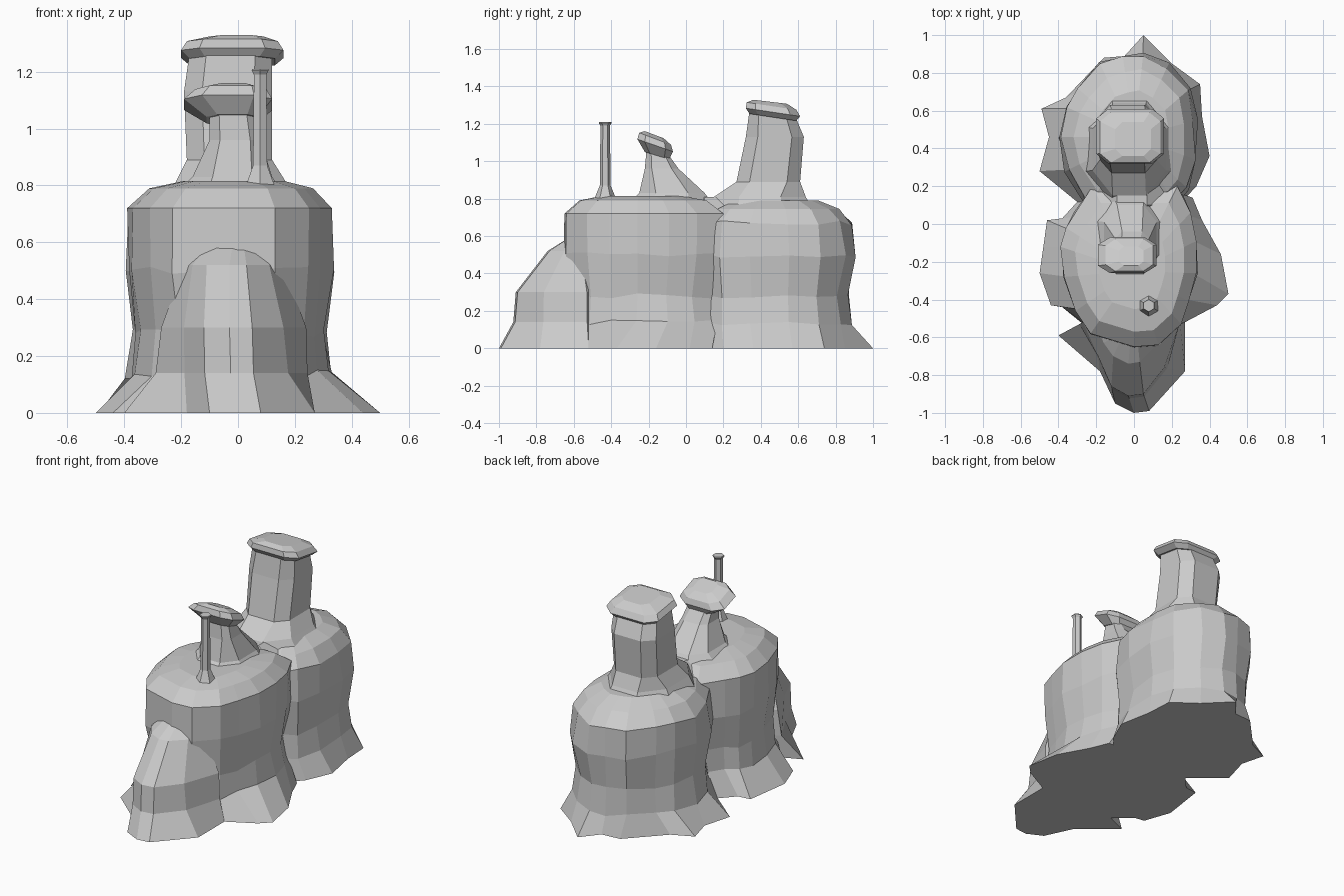
import bpy, bmesh, math, random

if "Cube" in bpy.data.objects:
    bpy.data.objects.remove(bpy.data.objects["Cube"])

random.seed(4)


def loft(name, rings):
    """Skin a stack of equal-length closed rings, bottom to top, with end caps."""
    bm = bmesh.new()
    loops = [[bm.verts.new(p) for p in ring] for ring in rings]
    n = len(loops[0])
    for a, b in zip(loops, loops[1:]):
        for i in range(n):
            j = (i + 1) % n
            bm.faces.new((a[i], a[j], b[j], b[i]))
    bm.faces.new(loops[0][::-1])
    bm.faces.new(loops[-1])
    bmesh.ops.triangulate(bm, faces=[f for f in bm.faces if len(f.verts) > 4])
    bmesh.ops.recalc_face_normals(bm, faces=bm.faces)
    mesh = bpy.data.meshes.new(name)
    bm.to_mesh(mesh)
    bm.free()
    obj = bpy.data.objects.new(name, mesh)
    bpy.context.collection.objects.link(obj)
    return obj


def rock(name, base, body, center, levels):
    """Blend the foot outline into the body outline; levels are (z, blend, scale)."""
    rings = []
    for z, t, s in levels:
        ring = []
        for (ax, ay), (bx, by) in zip(base, body):
            x, y = ax + (bx - ax) * t, ay + (by - ay) * t
            rough = 1 if 0.1 < z < 0.7 else 0
            k = s + rough * random.uniform(-.03, .03)
            ring.append((center[0] + (x - center[0]) * k,
                         center[1] + (y - center[1]) * k,
                         z + rough * random.uniform(-.015, .015)))
        rings.append(ring)
    return loft(name, rings)


def column(name, levels, n=8):
    """Column of (z, x0, x1, y0, y1, slope of z along y, squareness power) rings."""
    rings = []
    for z, x0, x1, y0, y1, slope, power in levels:
        ring = []
        for i in range(n):
            a = 2 * math.pi * (i + 0.5) / n
            k = math.cos(math.pi / n) ** power
            c, s = math.cos(a), math.sin(a)
            c = math.copysign(abs(c) ** power, c) / k
            s = math.copysign(abs(s) ** power, s) / k
            ring.append(((x0 + x1) / 2 + (x1 - x0) / 2 * c,
                         (y0 + y1) / 2 + (y1 - y0) / 2 * s,
                         z + slope * (y1 - y0) / 2 * s))
        rings.append(ring)
    return loft(name, rings)


def merge(target, parts):
    """Union the parts into the target so no hidden inner faces remain."""
    bpy.context.view_layer.objects.active = target
    for part in parts:
        mod = target.modifiers.new("union", 'BOOLEAN')
        mod.operation, mod.solver, mod.object = 'UNION', 'EXACT', part
        bpy.ops.object.modifier_apply(modifier=mod.name)
        bpy.data.objects.remove(part)


# Rear rock mass
rear_base = [(0, .06), (.22, .08), (.33, .20), (.40, .36), (.36, .57), (.35, .74),
             (.20, .85), (.05, 1.0), (-.04, .89), (-.16, .88), (-.36, .67),
             (-.49, .61), (-.45, .46), (-.50, .28), (-.28, .10)]
rear_body = [(0, .06), (.22, .10), (.29, .18), (.33, .34), (.33, .55), (.30, .72),
             (.18, .84), (.05, .91), (-.06, .89), (-.18, .85), (-.30, .72),
             (-.36, .62), (-.40, .46), (-.36, .28), (-.24, .10)]
rear = rock("rear_rock", rear_base, rear_body, (0, .46),
            [(0, 0, 1), (.13, .95, .96), (.28, 1, .93), (.5, 1, 1.01), (.67, 1, .97),
             (.745, 1, .80), (.79, 1, .55)])

# Front rock mass
front_base = [(0, -.75), (.13, -.70), (.27, -.52), (.44, -.43), (.50, -.37), (.46, -.16),
              (.36, .02), (.31, .14), (-.28, .14), (-.38, .03), (-.46, .02),
              (-.48, -.12), (-.50, -.26), (-.44, -.43), (-.38, -.44)]
front_body = [(0, -.65), (.13, -.64), (.25, -.53), (.29, -.41), (.33, -.26), (.33, -.09),
              (.30, .06), (.23, .20), (-.22, .20), (-.31, .06), (-.36, -.02),
              (-.39, -.12), (-.37, -.28), (-.31, -.46), (-.23, -.58)]
front = rock("front_rock", front_base, front_body, (0, -.25),
             [(0, 0, 1), (.14, .95, .95), (.28, 1, .92), (.5, 1, 1), (.72, 1, 1),
              (.79, 1, .80), (.815, 1, .5)])

# Buttress leaning on the front face
outline = [(-.40, -.59), (-.18, -.78), (-.10, -.95), (0, -1), (.08, -.99), (.27, -.78),
           (.27, -.52), (0, -.42)]
upper = [(-.27, -.52), (-.19, -.70), (-.12, -.86), (-.03, -.91), (.05, -.90), (.16, -.76),
         (.24, -.53), (0, -.42)]
crest = [(-.19, -.56), (-.16, -.63), (-.11, -.70), (-.03, -.74), (.03, -.73), (.11, -.65),
         (.16, -.56), (0, -.42)]
lower = [(a + (c - a) * .85, b + (d - b) * .85)
         for (a, b), (c, d) in zip(outline, upper)]
buttress = loft("front_buttress",
                [[(x, y, z) for x, y in ring] for ring, z in
                 ((outline, 0), (lower, .14), (upper, .30), (crest, .52))]
                + [[(x * .7, -.58 + (y + .58) * .4, .58) for x, y in crest]])

# Tall rear chimney and its overhanging cap
rear_chimney = column("rear_chimney", [
    (.70, -.28, .24, .10, .70, 0, 1), (.81, -.22, .17, .15, .64, 0, .9),
    (.89, -.18, .12, .27, .61, 0, .6), (1.13, -.19, .12, .32, .63, 0, .6),
    (1.262, -.17, .12, .34, .58, -.1, .6)])
rear_cap = column("rear_chimney_cap", [
    (1.235, -.17, .13, .34, .59, -.15, .5), (1.262, -.20, .16, .32, .61, -.15, .5),
    (1.295, -.18, .14, .325, .59, -.15, .5), (1.318, -.10, .09, .36, .54, -.12, .6)])

# Short front chimney with a tilted cap
front_chimney = column("front_chimney", [
    (.75, -.24, .18, -.33, .16, 0, 1), (.83, -.16, .12, -.25, .10, 0, .8),
    (.96, -.10, .08, -.22, -.04, 0, .6), (1.06, -.10, .06, -.21, -.10, -.3, .6)])
front_cap = column("front_chimney_cap", [
    (1.03, -.11, .07, -.22, -.09, -.3, .6), (1.085, -.19, .12, -.26, -.07, -.35, .6),
    (1.12, -.15, .10, -.25, -.08, -.38, .6), (1.142, -.08, .05, -.22, -.12, -.38, .6)])

# Saddle joining the two rock masses
saddle = column("saddle", [
    (.55, -.22, .22, .03, .30, 0, .8), (.70, -.22, .22, .02, .30, 0, .8),
    (.81, -.09, .07, .03, .31, 0, .8)])

# Thin hexagonal stack at the front
stack = column("thin_stack", [
    (z, .078 - r, .078 + r, -.432 - r, -.432 + r, 0, 1)
    for z, r in ((.79, .055), (.82, .043), (.87, .025), (1.19, .022),
                 (1.205, .03), (1.21, .028))], n=6)

# One continuous rock formation
merge(rear, [front, buttress, saddle, rear_chimney, rear_cap, front_chimney, front_cap, stack])
rear.name = "rock_formation"
